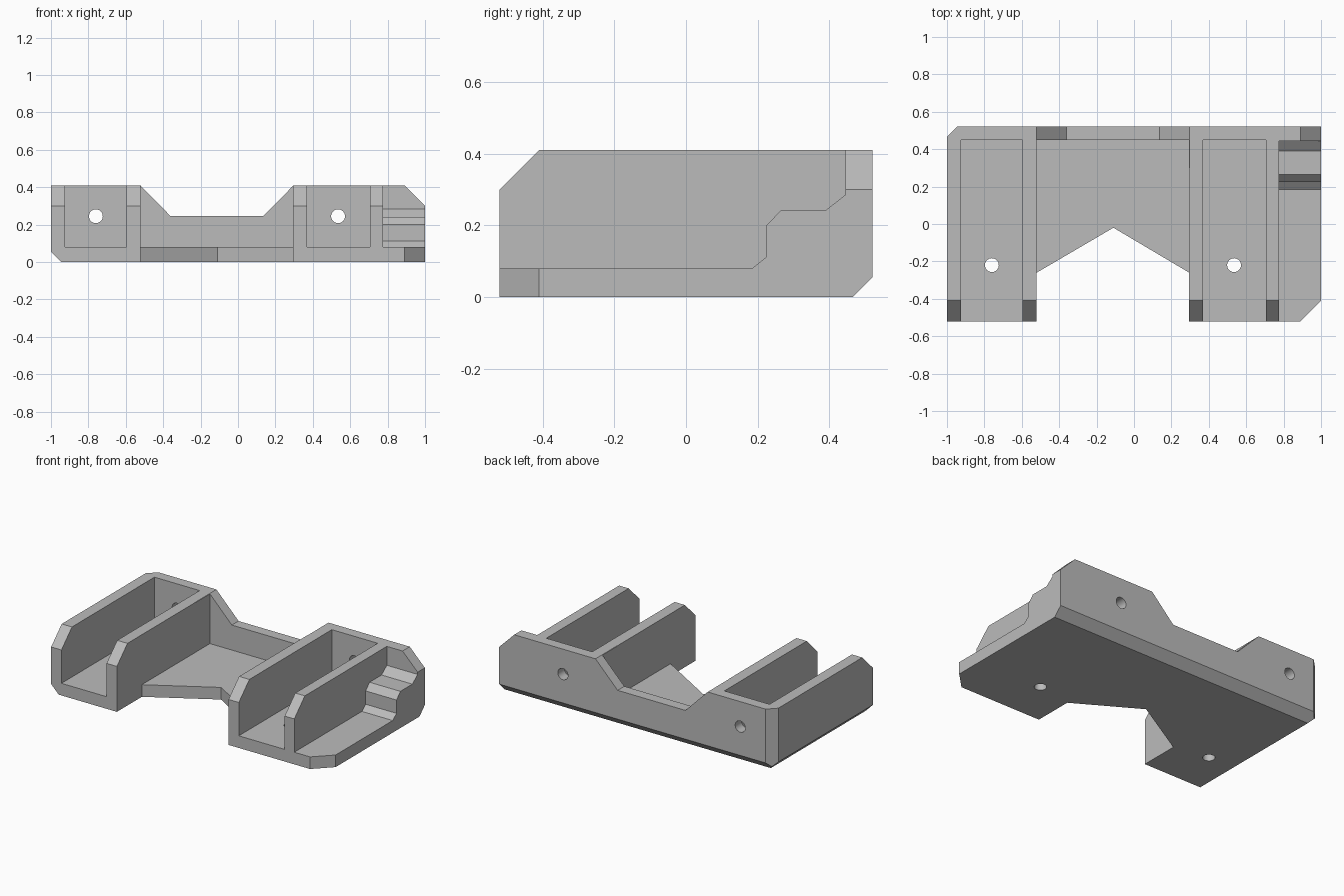
import bpy
import bmesh
from mathutils import Vector

if "Cube" in bpy.data.objects:
    bpy.data.objects.remove(bpy.data.objects["Cube"], do_unlink=True)

grey = bpy.data.materials.new("light grey")
grey.use_nodes = True
colour = (0.5, 0.5, 0.5, 1)
grey.diffuse_color = colour
grey.node_tree.nodes["Principled BSDF"].inputs["Base Color"].default_value = colour

BACK, WALL, FLOOR, TOP = 0.52, 0.45, 0.08, 0.41


def prism(name, profile, axis, start, end):
    """Extrude a 2D profile along one axis."""
    bm = bmesh.new()
    place = {"x": lambda a, b: (start, a, b),
             "y": lambda a, b: (a, start, b),
             "z": lambda a, b: (a, b, start)}[axis]
    face = bm.faces.new([bm.verts.new(place(a, b)) for a, b in profile])
    moved = bmesh.ops.extrude_face_region(bm, geom=[face])["geom"]
    step = Vector([(end - start) * (axis == k) for k in "xyz"])
    bmesh.ops.translate(bm, vec=step, verts=[v for v in moved if isinstance(v, bmesh.types.BMVert)])
    bmesh.ops.recalc_face_normals(bm, faces=bm.faces)
    mesh = bpy.data.meshes.new(name)
    bm.to_mesh(mesh)
    bm.free()
    mesh.materials.append(grey)
    obj = bpy.data.objects.new(name, mesh)
    bpy.context.collection.objects.link(obj)
    return obj


def cut(body, cutter):
    """Subtract the cutter and throw it away."""
    cutter.hide_render = True
    mod = body.modifiers.new("cut", "BOOLEAN")
    mod.operation, mod.solver, mod.object = "DIFFERENCE", "EXACT", cutter
    bpy.context.view_layer.objects.active = body
    bpy.ops.object.modifier_apply(modifier=mod.name)
    bpy.data.objects.remove(cutter, do_unlink=True)


def cut_profile(name, profile, axis, start=-2, end=2):
    cut(body, prism(name, profile, axis, start, end))


# Full-height block with the V-shaped front opening and clipped corners
body = prism("bracket_body", [
    (-1, -BACK), (-0.52, -BACK), (-0.52, -0.26), (-0.11, -0.02), (0.295, -0.26),
    (0.295, -BACK), (0.89, -BACK), (1, -0.41), (1, BACK), (-0.945, BACK), (-1, 0.465),
], "z", 0, TOP)

# Channels between the upright walls
for name, left, right in [("right_channel", -0.925, -0.595), ("middle_channel", -0.52, 0.295),
                          ("left_channel", 0.37, 0.705)]:
    cut_profile(name, [(-1, FLOOR), (WALL, FLOOR), (WALL, 1), (-1, 1)], "x", left, right)

# Stepped support on the outer side
cut_profile("side_steps", [
    (-1, FLOOR), (0.185, FLOOR), (0.225, 0.112), (0.225, 0.2), (0.265, 0.242),
    (0.39, 0.242), (0.445, 0.285), (0.445, 1), (-1, 1)], "x", 0.775)

# Dip in the back wall
cut_profile("back_dip", [(-0.62, 0.51), (-0.36, 0.245), (0.135, 0.245), (0.395, 0.51)],
            "y", 0.3, 1)

# Bevelled wall fronts, outer top corner and lower edges
cut_profile("wall_fronts", [(-0.62, 0.2), (-0.31, 0.51), (-0.62, 0.51)], "x")
cut_profile("top_corner", [(0.79, 0.51), (1.1, 0.2), (1.1, 0.51)], "y")
cut_profile("lower_side", [(-1.1, 0.155), (-0.845, -0.1), (-1.1, -0.1)], "y")
cut_profile("lower_back", [(0.62, 0.155), (0.365, -0.1), (0.62, -0.1)], "x")

# Screw holes through the floor and the back wall
for x in (-0.76, 0.535):
    for place, turn in [((x, -0.22, 0), (0, 0, 0)), ((x, 0.5, 0.245), (1.5708, 0, 0))]:
        bpy.ops.mesh.primitive_cylinder_add(vertices=32, radius=0.037, depth=0.3,
                                            location=place, rotation=turn)
        hole = bpy.context.object
        hole.data.materials.append(grey)
        bpy.context.view_layer.update()
        cut(body, hole)

# Flat faces with smooth hole walls
bpy.ops.object.select_all(action="DESELECT")
body.select_set(True)
bpy.context.view_layer.objects.active = body
bpy.ops.object.shade_smooth_by_angle(angle=0.35)
